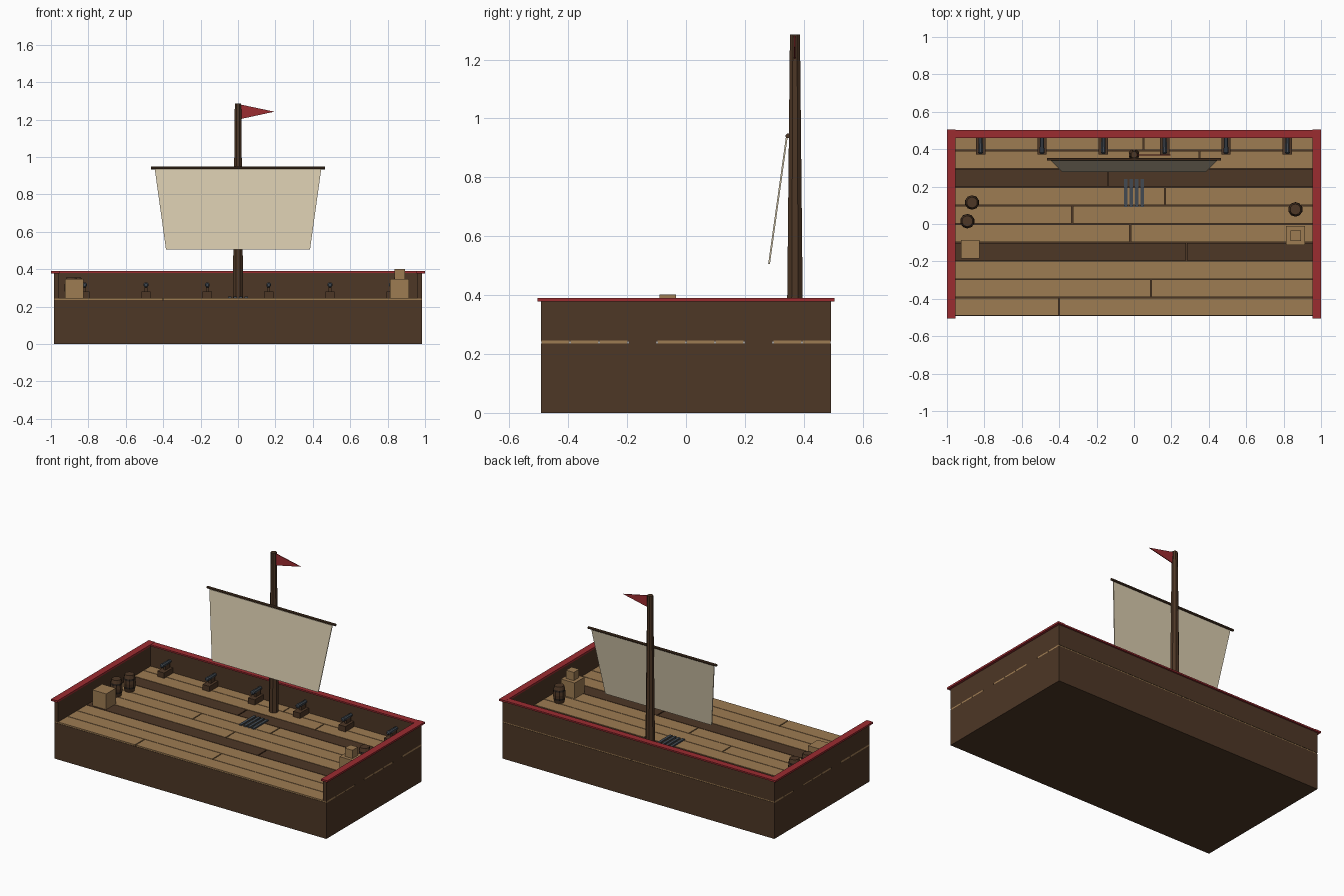
import bpy, bmesh, math
from mathutils import Vector

if "Cube" in bpy.data.objects:
    bpy.data.objects.remove(bpy.data.objects["Cube"])


def material(name, r, g, b):
    m = bpy.data.materials.new(name)
    m.diffuse_color = (r, g, b, 1)
    m.use_nodes = True
    m.node_tree.nodes["Principled BSDF"].inputs["Base Color"].default_value = m.diffuse_color
    return m


DARK = material("dark wood", 0.075, 0.038, 0.019)
LIGHT = material("light wood", 0.34, 0.20, 0.085)
RED = material("red paint", 0.33, 0.025, 0.03)
SAIL = material("sailcloth", 0.68, 0.59, 0.42)
IRON = material("iron", 0.055, 0.068, 0.085)
BAND = material("barrel band", 0.025, 0.017, 0.012)


def finish(name, bm, *mats):
    bmesh.ops.recalc_face_normals(bm, faces=bm.faces)
    me = bpy.data.meshes.new(name)
    bm.to_mesh(me)
    bm.free()
    for m in mats:
        me.materials.append(m)
    ob = bpy.data.objects.new(name, me)
    bpy.context.collection.objects.link(ob)
    return ob


def box(name, x0, x1, y0, y1, z0, z1, mat):
    bm = bmesh.new()
    bmesh.ops.create_cube(bm, size=1)
    for v in bm.verts:
        v.co = Vector((x0 if v.co.x < 0 else x1,
                       y0 if v.co.y < 0 else y1,
                       z0 if v.co.z < 0 else z1))
    return finish(name, bm, mat)


def lathe(name, origin, axis, rings, sides, mat, band=None, band_rows=()):
    """Stack of (distance, radius) rings along an axis, capped at both ends."""
    bm = bmesh.new()
    rot = Vector((0, 0, 1)).rotation_difference(Vector(axis))
    loops = []
    for d, r in rings:
        loops.append([bm.verts.new(Vector(origin) + rot @ Vector((
            r * math.cos(math.tau * (i + .5) / sides),
            r * math.sin(math.tau * (i + .5) / sides), d))) for i in range(sides)])
    for k in range(len(loops) - 1):
        a, b = loops[k], loops[k + 1]
        for i in range(sides):
            j = (i + 1) % sides
            f = bm.faces.new((a[i], a[j], b[j], b[i]))
            f.material_index = 1 if k in band_rows else 0
    bm.faces.new(loops[0])
    bm.faces.new(loops[-1])
    return finish(name, bm, mat, *([band] if band else []))


def sheet(name, points, thick, mat):
    """Thin plate from an outline, thickened along y."""
    bm = bmesh.new()
    f = bm.faces.new([bm.verts.new((x, y - thick / 2, z)) for x, y, z in points])
    ext = bmesh.ops.extrude_face_region(bm, geom=[f])
    for v in ext["geom"]:
        if isinstance(v, bmesh.types.BMVert):
            v.co.y += thick
    return finish(name, bm, mat)


HX, HY, DECK = 0.984, 0.492, 0.245

# hull block
box("hull", -HX, HX, -HY, HY, 0, 0.236, DARK)

# deck planks, ten rows, each split at a joint
joints = [-0.40, 0.09, None, 0.28, -0.02, -0.33, 0.165, -0.14, 0.35, 0.05]
row = 2 * HY / 10
for i, j in enumerate(joints):
    y0 = -HY + i * row
    mat = DARK if i in (3, 7) else LIGHT
    spans = [(-HX, HX)] if j is None else [(-HX, j - .003), (j + .003, HX)]
    for a, b in spans:
        box("deck_plank", a, b, y0 + .002, y0 + row - .002, 0.234, DECK, mat)

# bulwarks and red rails on the back and both sides, front left open
box("back_wall", -HX, HX, HY - .025, HY, 0.243, 0.38, DARK)
box("back_rail", -0.955, 0.955, 0.46, 0.503, 0.379, 0.389, RED)
for s in (-1, 1):
    a, b = sorted((s * (HX - .025), s * HX))
    box("side_wall", a, b, -HY, HY - .025, 0.243, 0.38, DARK)
    a, b = sorted((s * 0.955, s * 1.0))
    box("side_rail", a, b, -0.505, 0.505, 0.378, 0.39, RED)

# mast, yard, sail and flag
lathe("mast", (0, 0.37, DECK), (0, 0, 1), [(0, .030), (1.04, .0185)], 8, DARK)
lathe("yard", (-0.465, 0.346, 0.941), (1, 0, 0), [(0, .008), (0.93, .008)], 8, DARK)
sheet("sail", [(-.385, .282, .505), (.385, .282, .505),
               (.445, .342, .935), (-.445, .342, .935)], .006, SAIL)
sheet("flag", [(0.015, .37, 1.203), (0.195, .37, 1.242), (0.015, .37, 1.28)], .005, RED)

# cannons along the back wall
for x in (-0.82, -0.492, -0.164, 0.164, 0.492, 0.82):
    box("cannon_carriage", x - .025, x + .025, 0.372, 0.462, DECK, 0.28, DARK)
    box("cannon_support", x - .008, x + .008, 0.41, 0.455, 0.28, 0.31, DARK)
    lathe("cannon_barrel", (x, 0.375, 0.316), (0, 1, 0),
          [(0, .008), (.006, .014), (.092, .011)], 8, IRON)

# grate bars on the deck
for k in range(4):
    x = -0.045 + 0.03 * k
    box("grate_bar", x - .009, x + .009, 0.09, 0.24, DECK - .002, 0.253, IRON)

# barrels
for x, y in ((-0.866, 0.115), (-0.891, 0.015), (0.863, 0.078)):
    lathe("barrel", (x, y, DECK), (0, 0, 1),
          [(0, .029), (.022, .035), (.034, .037), (.055, .039), (.076, .037),
           (.088, .035), (.11, .029)], 10, DARK, BAND, (1, 4))

# crates
box("crate", -0.925, -0.825, -0.185, -0.085, DECK, 0.348, LIGHT)
box("crate", 0.813, 0.913, -0.112, -0.010, DECK, 0.348, LIGHT)
box("small_crate", 0.836, 0.892, -0.09, -0.034, 0.348, 0.402, LIGHT)
